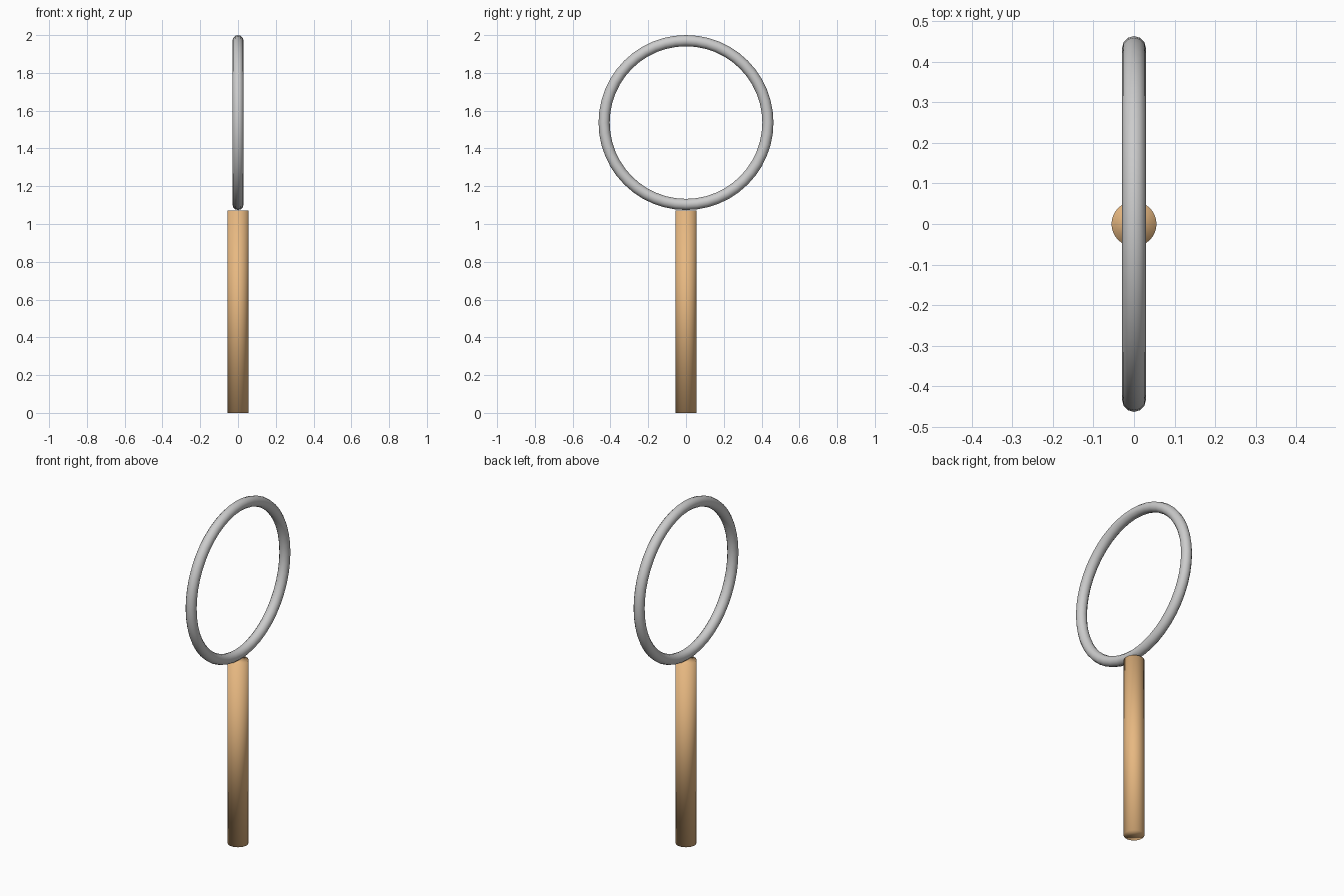
import bpy
import math

if "Cube" in bpy.data.objects:
    bpy.data.objects.remove(bpy.data.objects["Cube"])

MAJOR, MINOR = 0.4335, 0.0295
HANDLE_R, HANDLE_H = 0.0555, 1.072

# Handle: plain wooden cylinder standing on the ground
bpy.ops.mesh.primitive_cylinder_add(vertices=32, radius=HANDLE_R, depth=HANDLE_H,
                                    location=(0, 0, HANDLE_H / 2))
handle = bpy.context.object
handle.name = "handle"
bpy.ops.object.shade_smooth()
wood = bpy.data.materials.new("wood")
wood.diffuse_color = (0.80, 0.48, 0.22, 1)
wood.use_nodes = True
wood.node_tree.nodes["Principled BSDF"].inputs["Base Color"].default_value = wood.diffuse_color
handle.data.materials.append(wood)

# Ring: upright hoop in the YZ plane, resting on the handle
bpy.ops.mesh.primitive_torus_add(major_radius=MAJOR, minor_radius=MINOR,
                                 major_segments=48, minor_segments=12,
                                 location=(0, 0, 2 - MAJOR - MINOR),
                                 rotation=(0, math.pi / 2, 0))
ring = bpy.context.object
ring.name = "ring"
bpy.ops.object.shade_smooth()
